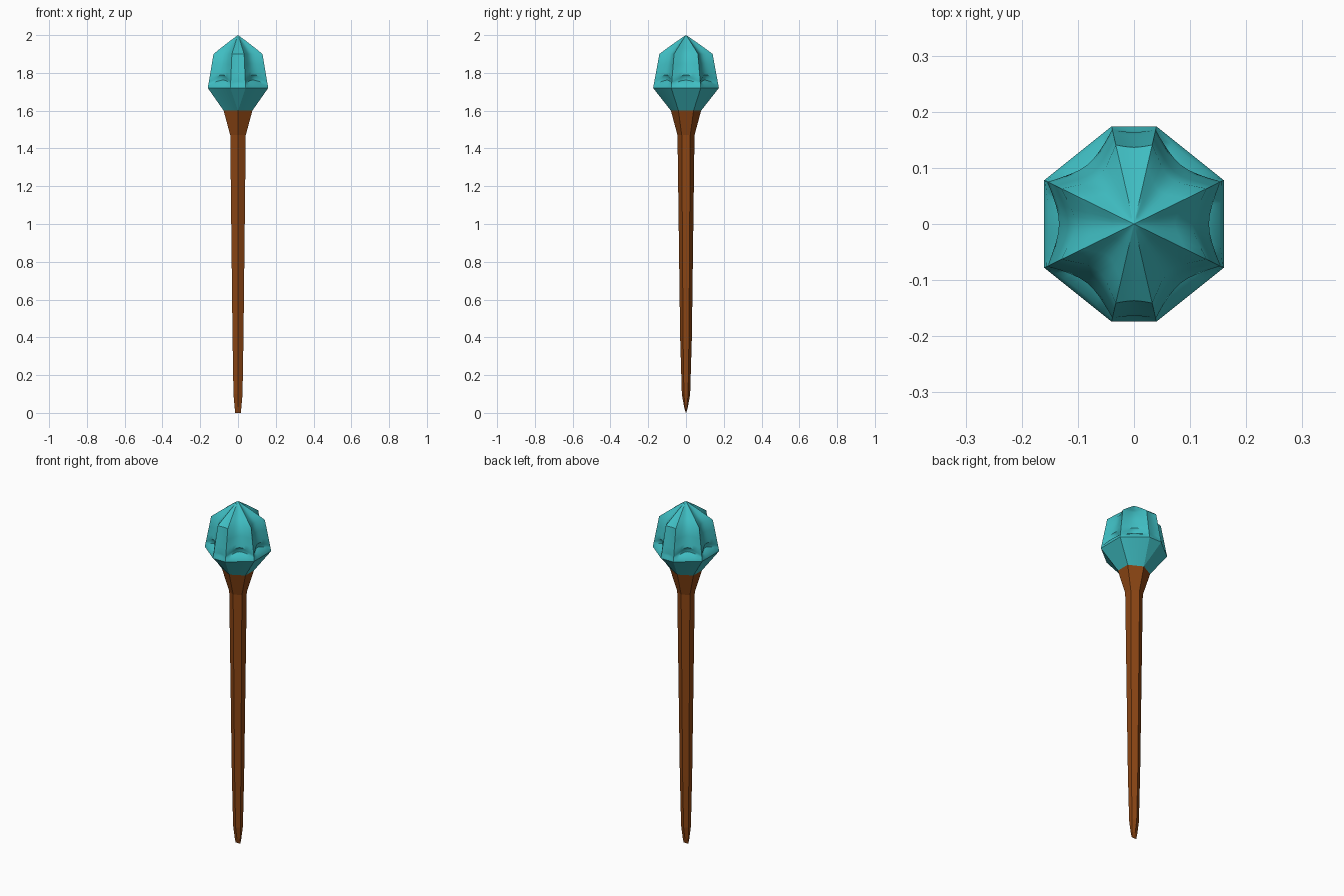
import bpy, bmesh, math

if "Cube" in bpy.data.objects:
    bpy.data.objects.remove(bpy.data.objects["Cube"])


def material(name, rgb):
    m = bpy.data.materials.new(name)
    m.diffuse_color = (*rgb, 1)
    m.use_nodes = True
    m.node_tree.nodes["Principled BSDF"].inputs["Base Color"].default_value = m.diffuse_color
    return m


def loft(name, rings, mat):
    """Skin a stack of equal-length rings, close the ends, merge doubles."""
    bm = bmesh.new()
    vs = [[bm.verts.new(p) for p in ring] for ring in rings]
    n = len(rings[0])
    for a, b in zip(vs, vs[1:]):
        for i in range(n):
            j = (i + 1) % n
            bm.faces.new((a[i], a[j], b[j], b[i]))
    bm.faces.new(vs[0][::-1])
    bm.faces.new(vs[-1])
    bmesh.ops.remove_doubles(bm, verts=bm.verts, dist=0.0002)
    bmesh.ops.recalc_face_normals(bm, faces=bm.faces)
    me = bpy.data.meshes.new(name)
    bm.to_mesh(me)
    bm.free()
    me.materials.append(mat)
    ob = bpy.data.objects.new(name, me)
    bpy.context.collection.objects.link(ob)
    return ob


wood = material("brown wood", (0.258, 0.06, 0.007))
teal = material("teal crystal", (0.05, 0.51, 0.54))


# Shaft: six-sided, corner facing front, wedge-shaped foot
def hexagon(z, hx, hy):
    return [(hx * math.cos(a) / math.cos(math.pi / 6), hy * math.sin(a), z)
            for a in (math.pi / 6 + k * math.pi / 3 for k in range(6))]


loft("shaft", [hexagon(z, x, y) for z, x, y in (
    (0, 0.015, 0.001), (0.03, 0.018, 0.010), (0.10, 0.024, 0.022),
    (0.40, 0.029, 0.031), (1.47, 0.041, 0.045), (1.60, 0.076, 0.08))], wood)

# Head: rim outline with eight corners; the base is a hexagon
rim = [(0.16, 0.078), (0.04, 0.174), (-0.04, 0.174), (-0.16, 0.078),
       (-0.16, -0.078), (-0.04, -0.174), (0.04, -0.174), (0.16, -0.078)]
base = [(0.076, 0.04), (0, 0.08), (0, 0.08), (-0.076, 0.04),
        (-0.076, -0.04), (0, -0.08), (0, -0.08), (0.076, -0.04)]
STEPS = 8


def head_ring(corners, z, scale, depth, lift):
    """Fluted ring: corners stay as ridges, the sides sink in by depth."""
    pts = []
    for k in range(8):
        a, b = corners[k], corners[(k + 1) % 8]
        narrow = 0.15 if k in (1, 5) else 1      # front and back ribs stay flat
        for i in range(STEPS):
            t = i / STEPS
            s = math.sin(math.pi * t) * narrow
            f = scale * (1 - depth * s)
            pts.append(((a[0] + (b[0] - a[0]) * t) * f,
                        (a[1] + (b[1] - a[1]) * t) * f, z + lift * s))
    return pts


# Lower cup, with straight facets
cup = loft("head_cup", [head_ring(base, 1.60, 1, 0, 0),
                        head_ring(rim, 1.72, 1, 0, 0)], teal)

# Fluted crown: undercut above the rim, then arched lips running to the tip
crown = loft("head_crown", [head_ring(rim, *r) for r in (
    (1.72, 1.0, 0.0, 0.0), (1.73, 0.99, 0.04, 0.015),
    (1.74, 0.979, 0.20, 0.022), (1.75, 0.968, 0.19, 0.03),
    (1.758, 0.96, 0.13, 0.032), (1.79, 0.926, 0.13, 0.02),
    (1.84, 0.873, 0.16, 0.01), (1.90, 0.81, 0.20, 0.0),
    (1.93, 0.58, 0.21, 0.0), (1.965, 0.30, 0.2, 0.0),
    (1.99, 0.09, 0.1, 0.0), (2.0, 0.0, 0, 0))], teal)

bpy.ops.object.select_all(action='DESELECT')
crown.select_set(True)
bpy.context.view_layer.objects.active = crown
bpy.ops.object.shade_smooth_by_angle(angle=math.radians(40))
